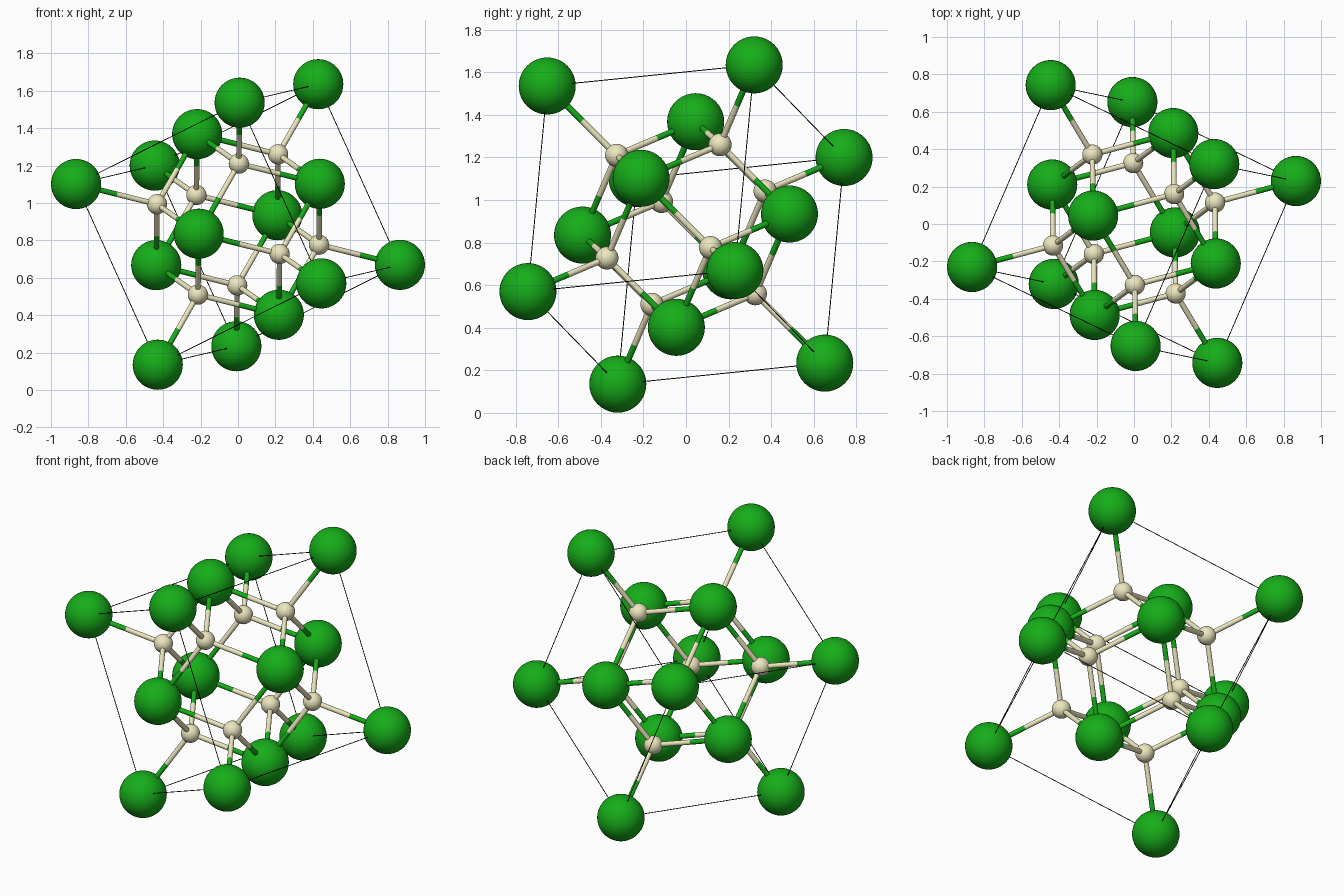
import bpy
from mathutils import Vector
from itertools import product

if "Cube" in bpy.data.objects:
    bpy.data.objects.remove(bpy.data.objects["Cube"])

CENTRE = Vector((0, 0, 0.885))
HALF = 0.532                      # half the cell edge
BIG_R, SMALL_R, BOND_R, EDGE_R = 0.134, 0.054, 0.0145, 0.0022

# Orthogonal axes of the tilted cubic cell
a = Vector((0.217, -0.045, -0.48)).normalized()
b = Vector((0.435, -0.21, 0.216))
b = (b - a * b.dot(a)).normalized()
c = -a.cross(b)
if c.y < 0:
    c = -c
AXES = [v * HALF for v in (a, b, c)]


def place(i, j, k):
    return CENTRE + AXES[0] * i + AXES[1] * j + AXES[2] * k


def material(name, rgb):
    m = bpy.data.materials.new(name)
    m.diffuse_color = (*rgb, 1)
    m.use_nodes = True
    m.node_tree.nodes["Principled BSDF"].inputs["Base Color"].default_value = m.diffuse_color
    return m


GREEN = material("green", (0.008, 0.42, 0.01))
CREAM = material("cream", (0.85, 0.80, 0.52))
BLACK = material("black", (0.0, 0.0, 0.0))


def finish(name, mat):
    ob = bpy.context.object
    ob.name = name
    ob.data.materials.append(mat)
    bpy.ops.object.shade_smooth_by_angle()
    return ob


def ball(name, p, r, mat):
    bpy.ops.mesh.primitive_uv_sphere_add(segments=40, ring_count=20, radius=r, location=p)
    finish(name, mat)


def rod(name, p, q, r, mat, sides=16):
    d = q - p
    bpy.ops.mesh.primitive_cylinder_add(
        vertices=sides, radius=r, depth=d.length, location=(p + q) / 2,
        rotation=d.to_track_quat('Z', 'Y').to_euler())
    finish(name, mat)


corners = list(product((-1, 1), repeat=3))

# Large atoms at the cell corners and face centres
for s in corners:
    ball("corner_atom", place(*s), BIG_R, GREEN)
faces = [tuple(sg if n == ax else 0 for n in range(3)) for ax in range(3) for sg in (-1, 1)]
for f in faces:
    ball("face_atom", place(*f), BIG_R, GREEN)

# Small inner atoms, each with four two-coloured bonds
for s in corners:
    p = place(*(0.5 * v for v in s))
    ball("inner_atom", p, SMALL_R, CREAM)
    neighbours = [s] + [tuple(s[n] if n == ax else 0 for n in range(3)) for ax in range(3)]
    for nb in neighbours:
        q = place(*nb)
        mid = (p + q) / 2
        rod("bond_inner_half", p, mid, BOND_R, CREAM)
        rod("bond_outer_half", mid, q, BOND_R, GREEN)

# Thin outline of the cell
for s in corners:
    for ax in range(3):
        if s[ax] < 0:
            t = tuple(1 if n == ax else s[n] for n in range(3))
            rod("cell_edge", place(*s), place(*t), EDGE_R, BLACK, 8)
